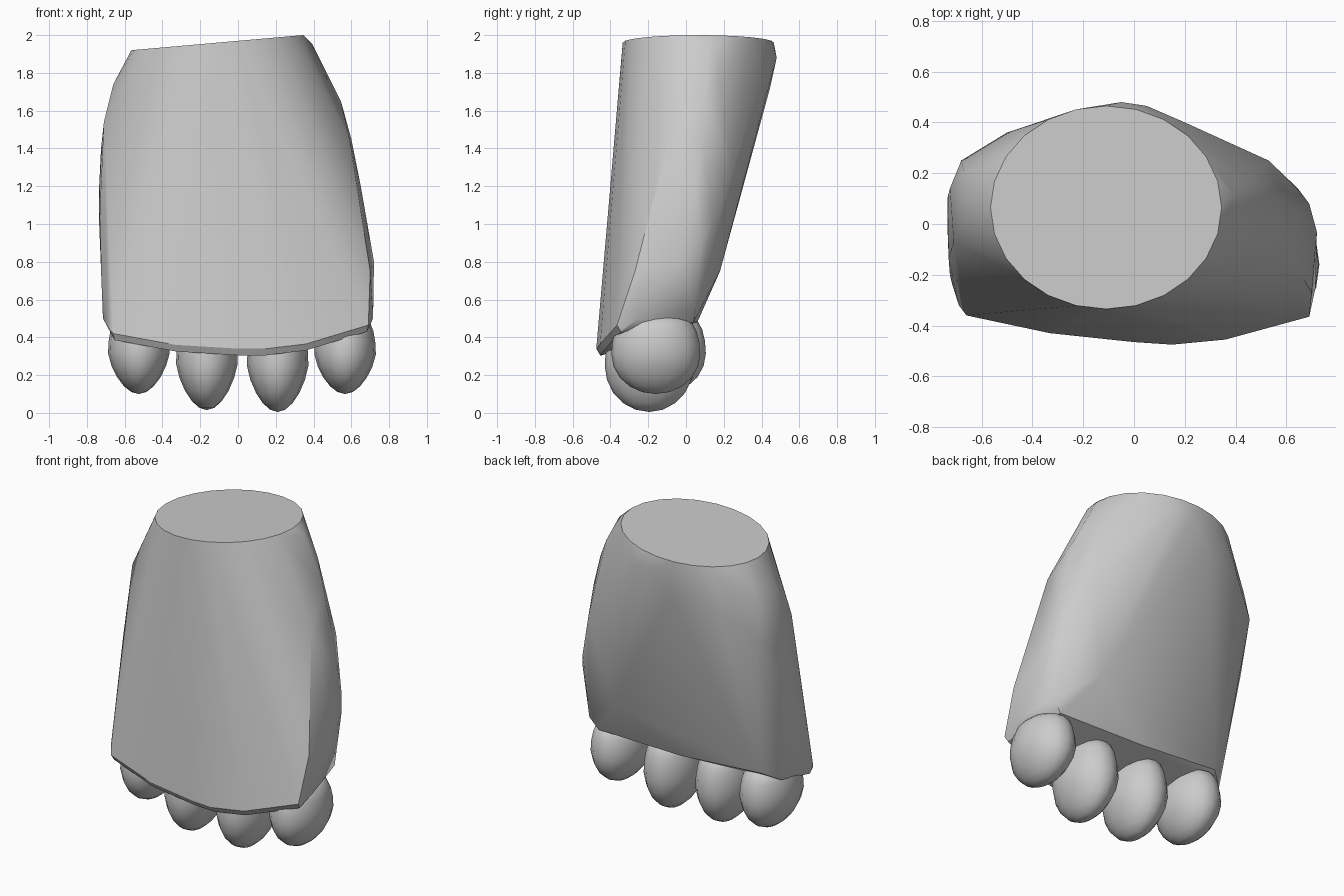
import bpy
import bmesh
from math import sin, cos, pi, radians

cube = bpy.data.objects.get("Cube")
if cube:
    bpy.data.objects.remove(cube, do_unlink=True)

grey = bpy.data.materials.new("plain_grey")
grey.use_nodes = True
grey.diffuse_color = (0.6, 0.6, 0.6, 1)
grey.node_tree.nodes["Principled BSDF"].inputs["Base Color"].default_value = (0.6, 0.6, 0.6, 1)


def finish(name, bm, angle):
    """Turn a bmesh into a smooth-shaded object."""
    bmesh.ops.recalc_face_normals(bm, faces=bm.faces)
    mesh = bpy.data.meshes.new(name)
    bm.to_mesh(mesh)
    bm.free()
    mesh.materials.append(grey)
    obj = bpy.data.objects.new(name, mesh)
    bpy.context.collection.objects.link(obj)
    bpy.ops.object.select_all(action='DESELECT')
    obj.select_set(True)
    bpy.context.view_layer.objects.active = obj
    bpy.ops.object.shade_smooth_by_angle(angle=radians(angle))


# Foot body: hull of a tilted top ellipse, a front lip, two flanks and a back
points = []
for i in range(24):
    a = 2 * pi * i / 24
    x = -0.11 + 0.455 * cos(a)
    points.append((x, 0.065 + 0.4 * sin(a), 1.92 + 0.088 * (x + 0.565)))

front_edge = [(-0.66, -0.36, 0.385), (-0.33, -0.43, 0.325), (0, -0.465, 0.305),
              (0.15, -0.475, 0.305), (0.36, -0.455, 0.33), (0.69, -0.365, 0.43)]
for x, y, z in front_edge:
    points += [(x, y, z + 0.035), (x * 0.99, y + 0.02, z)]

right_flank = [(0.395, 0.12, 1.95), (0.455, 0.17, 1.8), (0.545, 0.1, 1.65),
               (0.59, -0.09, 1.45), (0.6, 0.09, 1.45), (0.53, 0.25, 1.3),
               (0.65, 0.05, 1.2), (0.645, -0.16, 1.1), (0.645, 0.14, 1),
               (0.69, 0.08, 0.9), (0.72, -0.03, 0.8), (0.7, -0.27, 0.75),
               (0.66, 0.05, 0.55), (0.715, -0.25, 0.5)]
left_flank = [(-0.62, 0.2, 1.8), (-0.66, 0.03, 1.74), (-0.67, 0.21, 1.69),
              (-0.71, -0.07, 1.54), (-0.68, 0.25, 1.5), (-0.725, 0.14, 1.4),
              (-0.735, 0.1, 1.2), (-0.73, -0.135, 1.1), (-0.735, 0, 1),
              (-0.725, -0.2, 0.75), (-0.715, -0.24, 0.5), (-0.69, -0.32, 0.46)]
back = [(-0.05, 0.48, 1.88), (0.05, 0.465, 1.87), (0.2, 0.4, 1.75), (-0.2, 0.445, 1.72),
        (-0.5, 0.36, 1.65), (0.4, 0.18, 0.75), (-0.57, 0.06, 0.52), (0, 0.06, 0.48),
        (0.6, 0.04, 0.48), (-0.67, -0.02, 0.47)]

bm = bmesh.new()
for p in points + right_flank + left_flank + back:
    bm.verts.new(p)
bmesh.ops.convex_hull(bm, input=bm.verts)
loose = [v for v in bm.verts if not v.link_faces]
bmesh.ops.delete(bm, geom=loose, context='VERTS')
finish("foot_body", bm, 32)


# Toes: blobs with a squarer top that narrow to a blunt tip
def toe(name, x, y, z, height):
    bm = bmesh.new()
    bmesh.ops.create_uvsphere(bm, u_segments=16, v_segments=10, radius=1)
    for v in bm.verts:
        ring = (v.co.x ** 2 + v.co.y ** 2) ** 0.5
        if v.co.z < 0:
            v.co.x *= 1 + 0.22 * v.co.z
        elif ring > 0.01:
            v.co.xy *= ring ** -0.6
        v.co.x = x + 0.163 * v.co.x
        v.co.y = y + 0.235 * v.co.y
        v.co.z = z + height * v.co.z
    finish(name, bm, 40)


toe("toe_outer_left", -0.525, -0.13, 0.315, 0.215)
toe("toe_inner_left", -0.165, -0.19, 0.26, 0.245)
toe("toe_inner_right", 0.21, -0.195, 0.25, 0.245)
toe("toe_outer_right", 0.567, -0.16, 0.31, 0.21)
